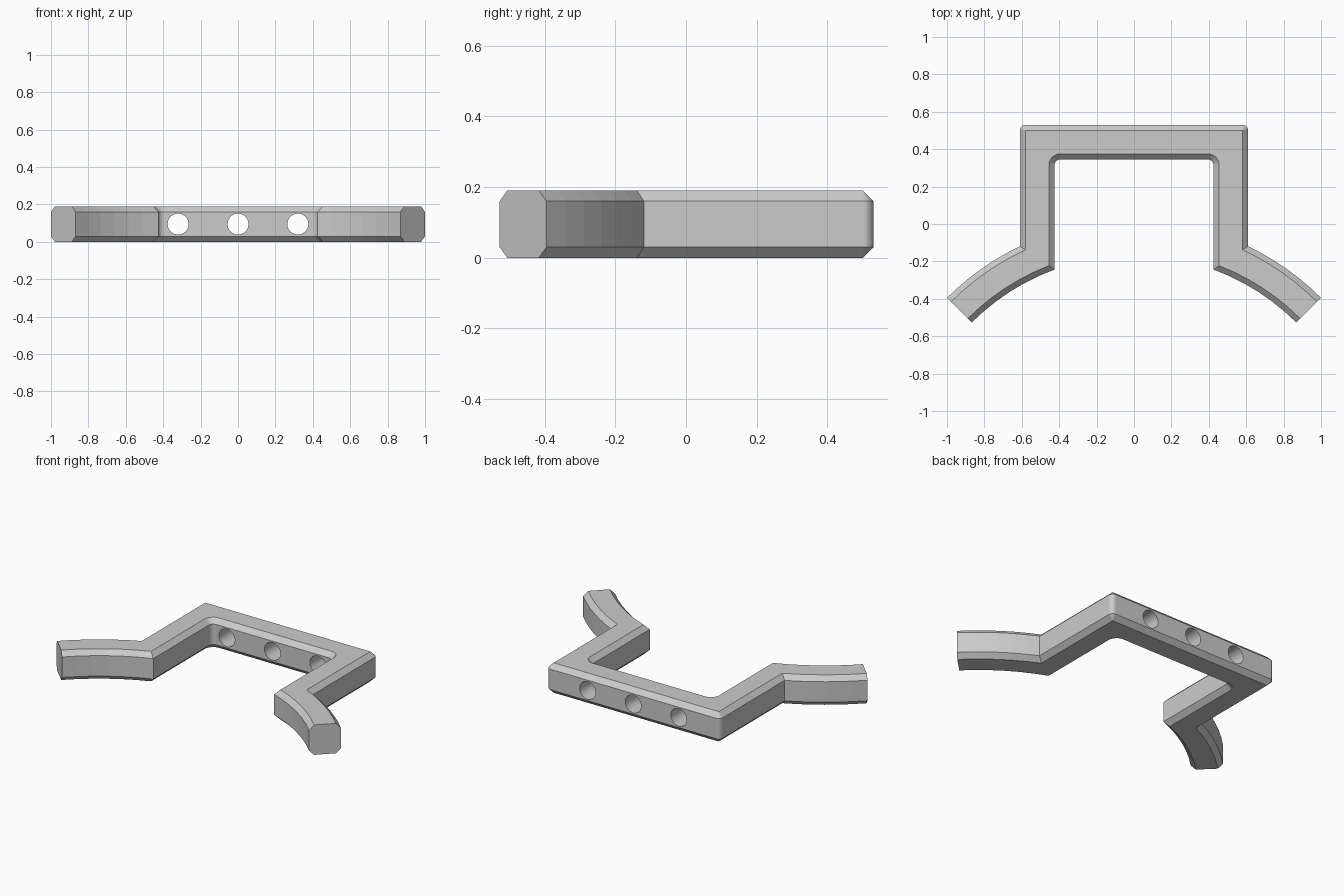
import bpy, bmesh
from math import sin, asin, pi, cos, radians, sqrt
from mathutils import Matrix

if "Cube" in bpy.data.objects:
    bpy.data.objects.remove(bpy.data.objects["Cube"])

H, C = 0.19, 0.03            # bar height, chamfer size
CY = -1.395                  # centre of the curved feet
CORNER, ARC = 8, 6           # segments in rounded corners and feet


def edge_chain(x, y, radius, rnd, big):
    """Half outline: back bar, rounded corner, leg, curved foot."""
    pts = [(0, y)]
    for i in range(CORNER + 1):
        a = pi / 2 * (1 - i / CORNER)
        pts.append((x - rnd + rnd * cos(a), y - rnd + rnd * sin(a)))
    start, end = asin(x / radius), radians(45)
    for i in range(ARC + 1):
        a = start + (end - start) * i / ARC
        pts.append((radius * sin(a), CY + radius * cos(a)))
    return pts


def outer(d):
    return edge_chain(0.61 - d, 0.53 - d, sqrt(2) - d, C - d, True)


def inner(d):
    return edge_chain(0.425 + d, 0.345 + d, 1.2275 + d, C + d, False)


# bracket: octagonal section swept along one half, then mirrored
bm = bmesh.new()
ring = [(outer(C), 0), (outer(0), C), (outer(0), H - C), (outer(C), H),
        (inner(C), H), (inner(0), H - C), (inner(0), C), (inner(C), 0)]
rows = [[bm.verts.new((x, y, z)) for x, y in chain] for chain, z in ring]
for k in range(8):
    a, b = rows[k], rows[(k + 1) % 8]
    for i in range(len(a) - 1):
        bm.faces.new((a[i], a[i + 1], b[i + 1], b[i]))
bm.faces.new([r[-1] for r in rows])
bmesh.ops.remove_doubles(bm, verts=bm.verts, dist=1e-5)
# mirrored half
ret = bmesh.ops.duplicate(bm, geom=bm.verts[:] + bm.edges[:] + bm.faces[:])
for v in ret["geom"]:
    if isinstance(v, bmesh.types.BMVert):
        v.co.x = -v.co.x
bmesh.ops.remove_doubles(bm, verts=bm.verts, dist=1e-5)
bmesh.ops.recalc_face_normals(bm, faces=bm.faces)
me = bpy.data.meshes.new("bracket")
bm.to_mesh(me)
bm.free()
bracket = bpy.data.objects.new("bracket", me)
bpy.context.collection.objects.link(bracket)

# three screw holes through the back bar
bm = bmesh.new()
for x in (-0.32, 0, 0.32):
    m = Matrix.Translation((x, 0.44, H / 2)) @ Matrix.Rotation(pi / 2, 4, 'X')
    bmesh.ops.create_cone(bm, cap_ends=True, segments=48, radius1=0.056,
                          radius2=0.056, depth=0.5, matrix=m)
cm = bpy.data.meshes.new("hole_cutter")
bm.to_mesh(cm)
bm.free()
cutter = bpy.data.objects.new("hole_cutter", cm)
bpy.context.collection.objects.link(cutter)
cutter.hide_render = True

mod = bracket.modifiers.new("holes", 'BOOLEAN')
mod.operation = 'DIFFERENCE'
mod.solver = 'EXACT'
mod.object = cutter
bpy.context.view_layer.objects.active = bracket
bracket.select_set(True)
bpy.ops.object.modifier_apply(modifier=mod.name)
bpy.data.objects.remove(cutter)
